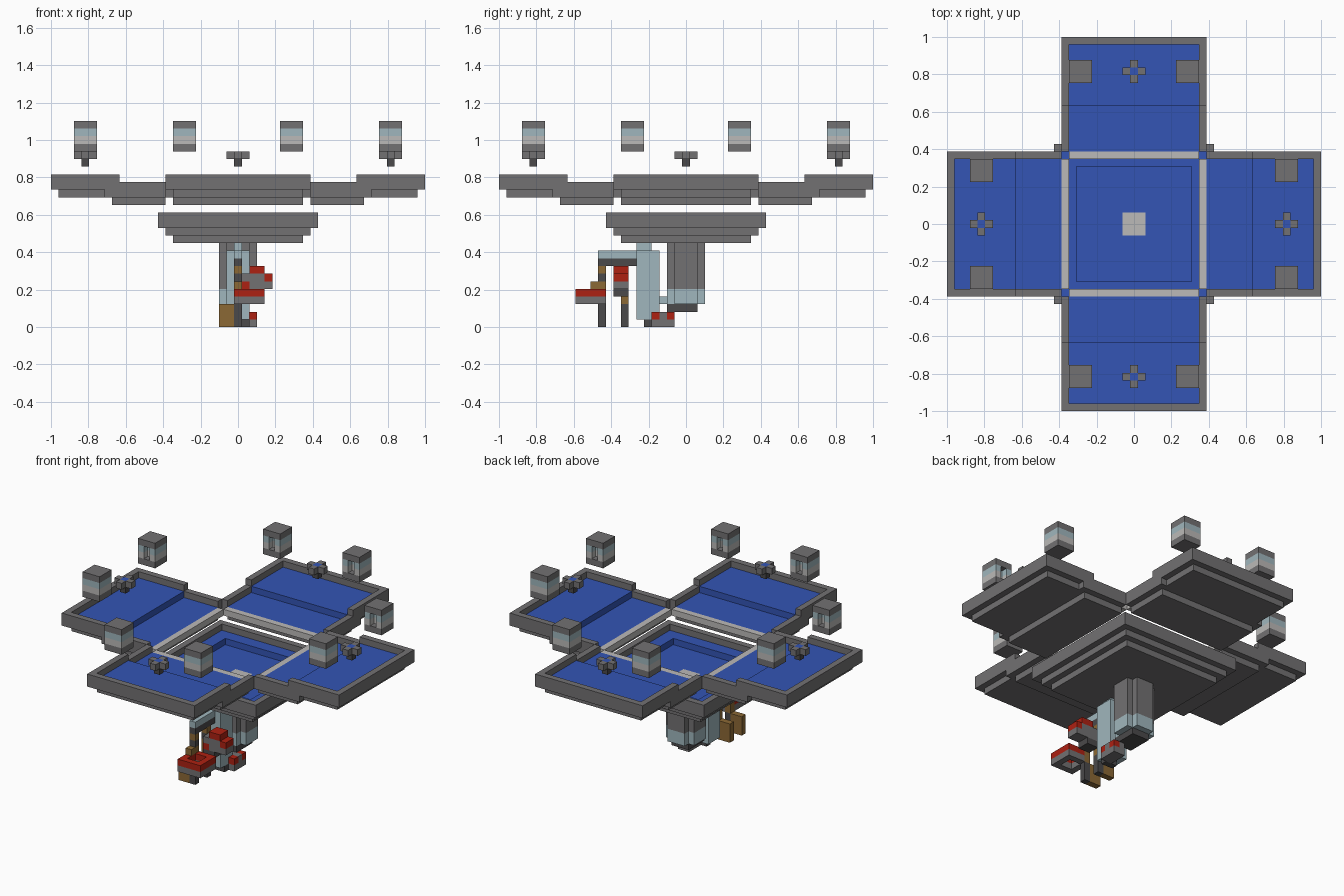
import bpy, bmesh, math
from mathutils import Matrix

cube = bpy.data.objects.get("Cube")
if cube:
    bpy.data.objects.remove(cube, do_unlink=True)

UNIT = 2 / 49  # one block


def material(name, r, g, b):
    mat = bpy.data.materials.new(name)
    mat.use_nodes = True
    mat.diffuse_color = (r, g, b, 1)
    bsdf = next(n for n in mat.node_tree.nodes if n.type == 'BSDF_PRINCIPLED')
    bsdf.inputs["Base Color"].default_value = (r, g, b, 1)
    return mat


stone = material("stone grey", .17, .165, .17)
dark = material("dark grey", .07, .068, .07)
water = material("water blue", .033, .09, .46)
foam = material("foam light grey", .5, .49, .48)
pale = material("pale blue", .35, .47, .51)
red = material("red", .42, .015, .006)
brown = material("brown", .26, .14, .035)


def span(value):
    """A single block index or an inclusive range of them, as edges."""
    low, high = value if isinstance(value, tuple) else (value, value)
    return low - .5, high + .5


def blocks(name, mat, *boxes, turn=0, at=(0, 0)):
    """Join boxes given as block ranges in x, y, z into one part."""
    bm = bmesh.new()
    for box in boxes:
        spans = [span(v) for v in box]
        size = [b - a for a, b in spans]
        mid = [(a + b) / 2 for a, b in spans]
        mid[2] += .5
        bmesh.ops.create_cube(bm, size=1, matrix=Matrix.Translation(mid) @ Matrix.Diagonal((*size, 1)))
    place = Matrix.Scale(UNIT, 4) @ Matrix.Translation((*at, 0)) @ Matrix.Rotation(turn, 4, 'Z')
    bm.transform(place)
    mesh = bpy.data.meshes.new(name)
    bm.to_mesh(mesh)
    bm.free()
    mesh.materials.append(mat)
    obj = bpy.data.objects.new(name, mesh)
    bpy.context.collection.objects.link(obj)


def mirrored_y(x, y, z):
    return (x, y, z), (x, -y, z)


wide = (-8, 8)

# Four stepped channels, one on each side
for quarter in range(4):
    turn = quarter * math.pi / 2
    blocks("channel_outer_rim", stone, *mirrored_y((16, 24), 9, (18, 19)),
           (24, wide, (18, 19)), turn=turn)
    blocks("channel_inner_rim", stone, *mirrored_y((10, 17), 9, 17),
           *mirrored_y((10, 15), 9, 18), turn=turn)
    blocks("channel_base", stone, ((16, 23), wide, 17), ((10, 16), wide, 16), turn=turn)
    blocks("channel_water", water, ((16, 23), wide, 18), ((10, 15), wide, 17), turn=turn)
    blocks("channel_foam", foam, (9, wide, 17), turn=turn)
    # Floating plus-shaped flower
    blocks("flower_petals", stone, (19, 0, 22), (21, 0, 22), *mirrored_y(20, 1, 22), turn=turn)
    blocks("flower_stem", dark, (20, 0, 21), turn=turn)
    blocks("flower_centre", water, (20, 0, 22), turn=turn)

# Hanging lanterns with a niche facing the middle
full = (-1, 1)
for sx in (-1, 1):
    for sy in (-1, 1):
        for x, y in ((20, 7), (7, 20)):
            where = dict(at=(sx * x, sy * y), turn=math.pi if sy < 0 else 0)
            blocks("lantern_caps", stone, (full, full, 23), (full, full, 26), **where)
            for name, mat, z in (("lantern_lower", foam, 24), ("lantern_upper", pale, 25)):
                blocks(name, mat, (full, (0, 1), z), (-1, -1, z), (1, -1, z), **where)

# Central basin
side = (-9, 9)
deep = (-7, 7)
blocks("basin_base", stone, (wide, wide, 11))
blocks("basin_step", stone, *mirrored_y(side, 9, 12), *mirrored_y(side, 8, 12),
       ((-9, -8), deep, 12), ((8, 9), deep, 12))
blocks("basin_rim", stone, *mirrored_y((-10, 10), 10, (13, 14)),
       (-10, side, (13, 14)), (10, side, (13, 14)))
blocks("basin_ledge_water", water, *mirrored_y(side, 8, 13), *mirrored_y(side, 9, 13),
       ((-9, -8), deep, 13), ((8, 9), deep, 13))
blocks("basin_water", water, (deep, (2, 7), 12), (deep, (-7, -2), 12),
       ((-7, -2), full, 12), ((2, 7), full, 12))
blocks("basin_foam", foam, (full, full, 12))


# Column with notched corners
def column(name, mat, z):
    blocks(name, mat, ((-2, 2), full, z), *mirrored_y(full, 2, z))


column("column_shaft", stone, (5, 10))
column("column_collar", pale, (3, 4))
blocks("column_foot", dark, (full, (-2, 1), 2))
blocks("column_link", pale, (0, -3, 3))

# Upright slab and bracket in front of the column
blocks("slab", pale, (full, (-6, -4), (1, 9)), (0, (-6, -5), 10))
blocks("bracket_top", pale, (0, (-11, -7), 9))
blocks("bracket_underside", dark, (0, (-11, -7), 8))

# Two posts, each with a leg and a backing plate
for y in (-11, -8):
    blocks("post", brown, (0, y, (3, 5)), (0, y, 7))
    blocks("post_joint", dark, (0, y, 6))
    blocks("post_leg", dark, (0, y, (0, 2)))
    blocks("post_plate", brown, ((-2, -1), y, (0, 2)))


# Square ring tray around the front post
def tray(name, mat, z):
    blocks(name, mat, ((0, 3), -14, z), ((1, 3), -11, z), (0, (-13, -12), z), (3, (-13, -12), z))


tray("tray_top", red, 4)
tray("tray_base", stone, 3)
blocks("tray_handle", brown, (0, -12, 5))

# Red-topped bundle on the second post
pair = (-9, -8)
blocks("bundle_top", red, ((2, 3), pair, 7), (4, pair, 6), (1, -9, 5))
blocks("bundle_body", stone, ((1, 3), pair, 6), ((2, 4), pair, 5), (1, -8, 5))
blocks("bundle_base", dark, ((1, 2), pair, 4))

# Low grey foot with red corners
blocks("foot_base", stone, ((1, 2), (-4, -2), 0), (1, (-4, -2), 1), (2, -3, 1))
blocks("foot_heel", dark, ((0, 1), -5, 0))
blocks("foot_corners", red, (2, -4, 1), (2, -2, 1))
